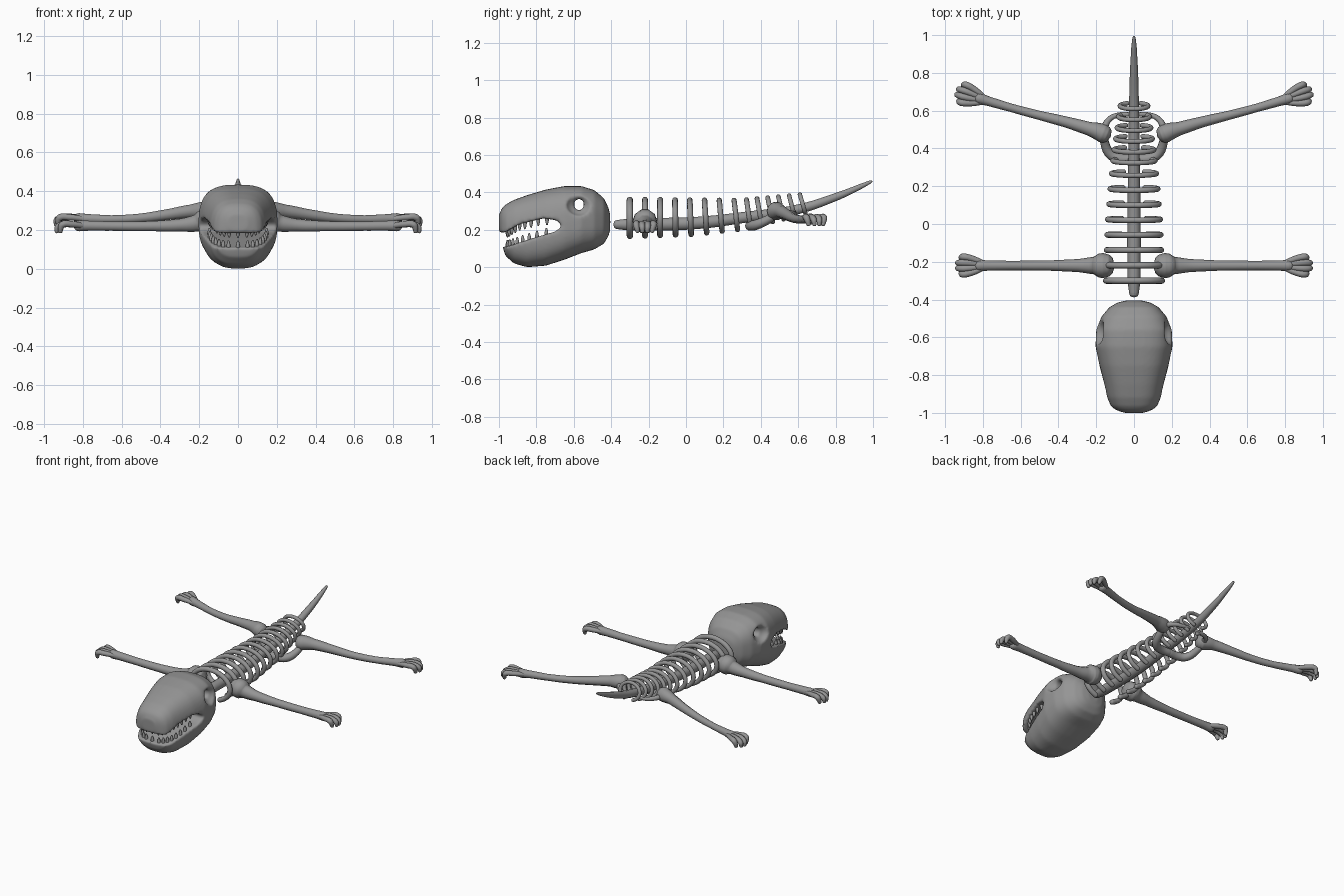
import bpy, bmesh, math
from mathutils import Vector

cube = bpy.data.objects.get("Cube")
if cube:
    bpy.data.objects.remove(cube)

bone_mat = bpy.data.materials.new("bone grey")
bone_mat.use_nodes = True
GREY = (0.3, 0.3, 0.3, 1)
bone_mat.diffuse_color = GREY
bone_mat.node_tree.nodes["Principled BSDF"].inputs["Base Color"].default_value = GREY


def lerp(table, y):
    """Piecewise linear lookup in rows of (y, value)."""
    for (a, u), (b, v) in zip(table, table[1:]):
        if y <= b:
            return u + (v - u) * max(0, (y - a) / (b - a))
    return table[-1][1]


def link(name, mesh):
    obj = bpy.data.objects.new(name, mesh)
    bpy.context.collection.objects.link(obj)
    return obj


def bake(obj):
    """Apply curve bevel or modifiers and keep a smooth mesh."""
    name = obj.name
    deps = bpy.context.evaluated_depsgraph_get()
    mesh = bpy.data.meshes.new_from_object(obj.evaluated_get(deps))
    bpy.data.objects.remove(obj)
    mesh.shade_smooth()
    mesh.materials.clear()
    mesh.materials.append(bone_mat)
    return link(name, mesh)


def bone(name, paths, steps=5):
    """Round-ended tapering tubes; each path is a list of (x, y, z, radius)."""
    curve = bpy.data.curves.new(name, "CURVE")
    curve.dimensions = "3D"
    curve.bevel_depth = 1
    curve.bevel_resolution = 3
    curve.resolution_u = steps
    curve.use_fill_caps = True
    for path in paths:
        pts = [(Vector(p[:3]), p[3]) for p in path]

        def cap(end, inner):
            d = (end[0] - inner[0]).normalized()
            return [(end[0] + d * end[1] * k, end[1] * s)
                    for k, s in ((0.45, 0.88), (0.75, 0.6), (0.9, 0.05))]
        pts = cap(pts[0], pts[1])[::-1] + pts + cap(pts[-1], pts[-2])
        spline = curve.splines.new("BEZIER")
        spline.bezier_points.add(len(pts) - 1)
        for bp, (co, r) in zip(spline.bezier_points, pts):
            bp.co, bp.radius = co, r
            bp.handle_left_type = bp.handle_right_type = "AUTO"
    return bake(link(name, curve))


def prism(name, outline, half):
    """Side outline of (y, z) extruded across x."""
    bm = bmesh.new()
    face = bm.faces.new([bm.verts.new((-half, y, z)) for y, z in outline])
    new = bmesh.ops.extrude_face_region(bm, geom=[face])["geom"]
    bmesh.ops.translate(bm, vec=(2 * half, 0, 0),
                        verts=[v for v in new if isinstance(v, bmesh.types.BMVert)])
    bmesh.ops.recalc_face_normals(bm, faces=bm.faces)
    mesh = bpy.data.meshes.new(name)
    bm.to_mesh(mesh)
    return link(name, mesh)


# Skull hull: rounded sections of (y, bottom, top, half width)
sections = [(-1.0, .20, .28, .05), (-.985, .12, .315, .095), (-.965, .06, .335, .122),
            (-.92, .02, .36, .143), (-.85, .0, .385, .16), (-.75, .008, .415, .185),
            (-.65, .04, .434, .204), (-.56, .075, .434, .2), (-.49, .095, .412, .172),
            (-.44, .125, .37, .13), (-.415, .165, .32, .085), (-.405, .2, .28, .04)]
bm = bmesh.new()
rings = []
for y, lo, hi, w in sections:
    ring = []
    for i in range(40):
        a = math.tau * i / 40
        c, s = math.cos(a), math.sin(a)
        x = math.copysign(abs(c) ** .72, c) * w
        z = math.copysign(abs(s) ** .72, s) * (hi - lo) / 2
        ring.append(bm.verts.new((x, y, (lo + hi) / 2 + z)))
    rings.append(ring)
for a, b in zip(rings, rings[1:]):
    for i in range(40):
        j = (i + 1) % 40
        bm.faces.new((a[i], a[j], b[j], b[i]))
bm.faces.new(rings[0])
bm.faces.new(rings[-1])
bmesh.ops.recalc_face_normals(bm, faces=bm.faces)
skull_mesh = bpy.data.meshes.new("skull")
bm.to_mesh(skull_mesh)
skull = link("skull", skull_mesh)

# Mouth gap, eye sockets and the hole joining the sockets
upper_lip = [(-1.1, .175), (-.97, .185), (-.89, .23), (-.76, .262), (-.69, .25)]
lower_lip = [(-1.1, .10), (-.95, .112), (-.81, .158), (-.7, .19)]
cutters = [prism("mouth_cutter", upper_lip + [(-.66, .22)] + lower_lip[::-1], .4)]
hole = [(-.572 + .027 * math.cos(k * math.tau / 16), .335 + .032 * math.sin(k * math.tau / 16))
        for k in range(16)]
cutters.append(prism("eye_hole_cutter", hole, .4))
for side in (-1, 1):
    bm = bmesh.new()
    bmesh.ops.create_icosphere(bm, subdivisions=3, radius=1)
    bmesh.ops.scale(bm, vec=(.055, .07, .06), verts=bm.verts)
    bmesh.ops.translate(bm, vec=(side * .2, -.57, .335), verts=bm.verts)
    mesh = bpy.data.meshes.new("socket_cutter")
    bm.to_mesh(mesh)
    cutters.append(link("socket_cutter", mesh))
for cutter in cutters:
    cutter.hide_render = True
    mod = skull.modifiers.new("cut", "BOOLEAN")
    mod.operation = "DIFFERENCE"
    mod.object = cutter
remesh = skull.modifiers.new("remesh", "REMESH")
remesh.mode = "VOXEL"
remesh.voxel_size = .009
soften = skull.modifiers.new("soften", "SMOOTH")
soften.factor = .5
soften.iterations = 8
bake(skull)
for cutter in cutters:
    bpy.data.objects.remove(cutter)

# Teeth along both lips
for name, lip, way, count in (("upper_teeth", upper_lip, -1, 19), ("lower_teeth", lower_lip, 1, 17)):
    teeth = []
    for i in range(count):
        a = math.pi * (i + .5) / count
        x = math.copysign(abs(math.cos(a)) ** .65, math.cos(a)) * .148
        y = -.71 - .245 * math.sin(a) ** .8
        z = lerp(lip, y)
        teeth.append([(x, y, z - way * .015, .011), (x, y, z + way * .012, .010),
                      (x, y, z + way * .03, .005)])
    bone(name, teeth, 2)

# Spine and tail
bone("spine", [[(0, -.365, .228, .026), (0, -.3, .228, .034), (0, -.1, .23, .036),
                (0, .1, .24, .034), (0, .3, .265, .031), (0, .6, .31, .027),
                (0, .8, .375, .022), (0, .93, .43, .015), (0, .99, .458, .007)]], 8)

# Ribs: arches open underneath, leaning with the spine
rib_y = [-.3 + .081 * i for i in range(8)] + [.335 + .058 * i for i in range(6)]
for n, y in enumerate(rib_y):
    w = lerp([(-.3, .147), (0, .14), (.2, .125), (.4, .105), (.64, .073)], y)
    top = lerp([(-.3, .36), (.3, .357), (.64, .39)], y)
    low = lerp([(-.3, .155), (.03, .165), (.3, .195), (.64, .283)], y)
    lean = lerp([(-.1, 0), (.3, .13), (.64, .3)], y)
    rad = lerp([(-.3, .017), (.64, .012)], y)
    arch = []
    for k in range(13):
        a = math.radians(-62 + 304 * k / 12)
        h = math.sin(a) * (top - low) / 2
        arch.append((w * math.cos(a), y - lean * h, (top + low) / 2 + h, rad))
    bone(f"rib_{n + 1}", [arch], 3)

# Limbs with fingered hands and feet, and the pelvis, on both sides
arm = [(.162, -.22, .245, .066), (.185, -.22, .243, .064), (.215, -.22, .235, .046),
       (.3, -.22, .225, .034), (.45, -.22, .22, .027), (.65, -.22, .22, .025),
       (.77, -.22, .222, .027), (.82, -.22, .222, .030)]
leg = [(.165, .48, .30, .05), (.19, .49, .30, .046), (.24, .505, .297, .036),
       (.36, .54, .28, .029), (.5, .575, .262, .024), (.65, .615, .255, .022),
       (.77, .65, .258, .025), (.82, .665, .258, .030)]
pelvis = [(0, .345, .222, .026), (.07, .345, .222, .028), (.125, .37, .225, .027),
          (.155, .43, .25, .024), (.158, .5, .29, .02), (.13, .555, .29, .015),
          (.08, .578, .285, .013), (.03, .58, .29, .012)]


def mirrored(path, side):
    return [(side * x, y, z, r) for x, y, z, r in path]


def digits(path):
    """Four fanned fingers curling down at the tips."""
    x, y, z, _ = path[-1]
    slope = (path[-1][1] - path[-2][1]) / (path[-1][0] - path[-2][0])
    fingers = []
    for f in (-1.5, -.5, .5, 1.5):
        back = .012 * abs(f) ** 1.5
        rows = [(-.02, .010, .0, .013), (.04, .025, .008, .017), (.085, .031, .006, .018),
                (.115 - back, .029, -.008, .016), (.118 - back, .026, -.028, .012)]
        fingers.append([(x + dx - slope * f * spread, y + slope * dx + f * spread, z + dz, r)
                        for dx, spread, dz, r in rows])
    return fingers


for side, label in ((1, "left"), (-1, "right")):
    bone(f"{label}_front_limb", [mirrored(arm, side)])
    bone(f"{label}_hind_limb", [mirrored(leg, side)])
    bone(f"{label}_hand", [mirrored(f, side) for f in digits(arm)])
    bone(f"{label}_foot", [mirrored(f, side) for f in digits(leg)])
    bone(f"{label}_pelvis", [mirrored(pelvis, side)])
